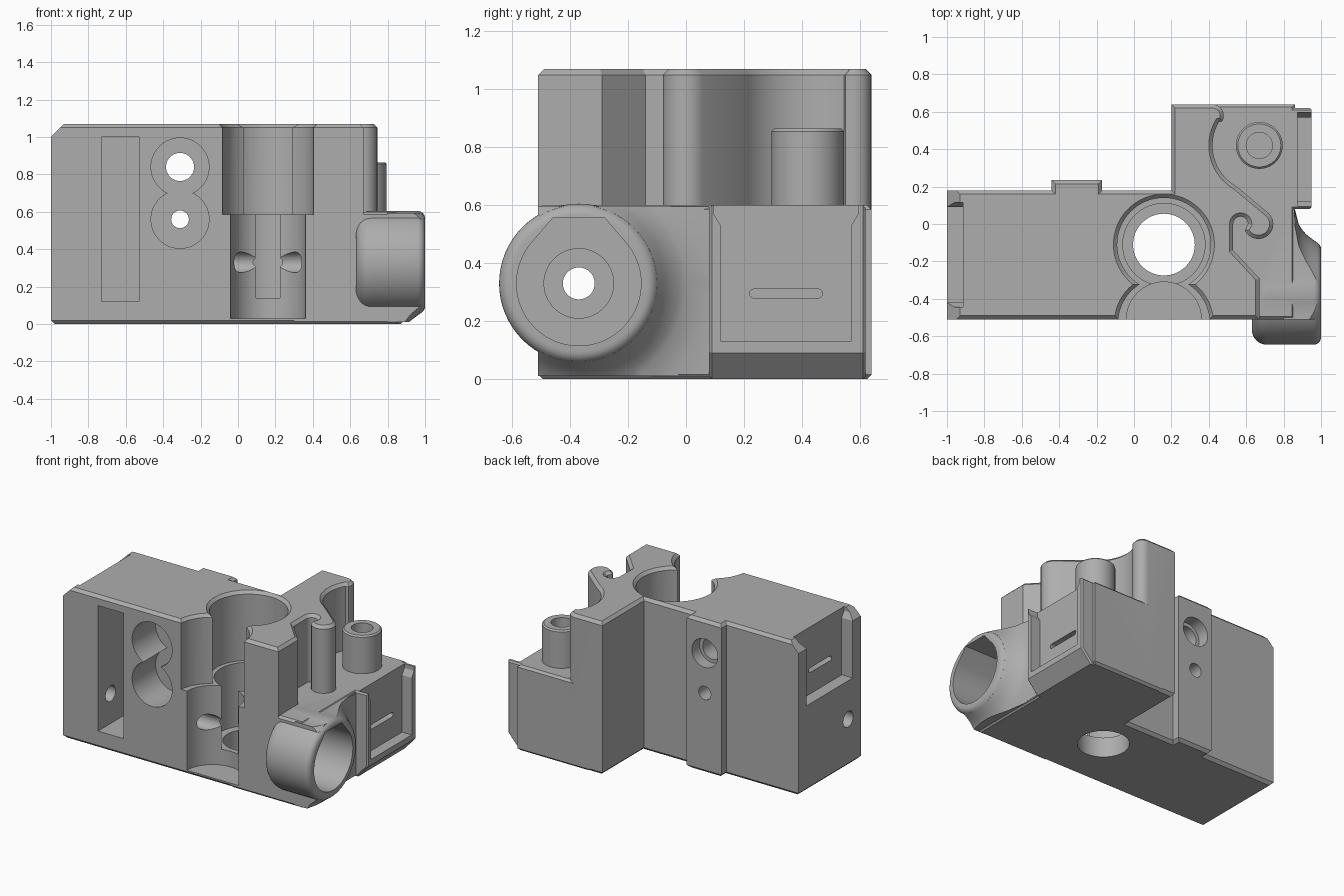
import bpy, bmesh
from math import sin, cos, pi, radians
from mathutils import Vector

cube = bpy.data.objects.get("Cube")
if cube:
    bpy.data.objects.remove(cube, do_unlink=True)

grey = bpy.data.materials.new("mid grey plastic")
grey.use_nodes = True
colour = (0.42, 0.42, 0.42, 1)
grey.diffuse_color = colour
grey.node_tree.nodes["Principled BSDF"].inputs["Base Color"].default_value = colour


def finish(name, bm):
    bmesh.ops.recalc_face_normals(bm, faces=bm.faces)
    mesh = bpy.data.meshes.new(name)
    bm.to_mesh(mesh)
    bm.free()
    mesh.materials.append(grey)
    obj = bpy.data.objects.new(name, mesh)
    bpy.context.collection.objects.link(obj)
    return obj


def arc(u, v, r, start, end, steps=12):
    angles = [radians(start + (end - start) * i / steps) for i in range(steps + 1)]
    return [(u + r * cos(a), v + r * sin(a)) for a in angles]


def prism(name, points, low, high, axis="z", bevel=0.0):
    """Extrude a profile along an axis, with optional chamfer on both caps."""
    place = {"x": lambda u, v, h: (h, u, v),
             "y": lambda u, v, h: (u, h, v),
             "z": lambda u, v, h: (u, v, h)}[axis]
    bm = bmesh.new()
    rings = [[bm.verts.new(place(u, v, h)) for u, v in points] for h in (low, high)]
    caps = [bm.faces.new(ring) for ring in rings]
    n = len(points)
    for i in range(n):
        j = (i + 1) % n
        bm.faces.new((rings[0][i], rings[0][j], rings[1][j], rings[1][i]))
    bmesh.ops.recalc_face_normals(bm, faces=bm.faces)
    if bevel:
        edges = list({e for f in caps for e in f.edges})
        bmesh.ops.bevel(bm, geom=edges, offset=bevel, segments=1,
                        affect="EDGES", clamp_overlap=False)
    return finish(name, bm)


def cylinder(name, u, v, r, low, high, axis="z", bevel=0.0):
    return prism(name, arc(u, v, r, 0, 360, 64)[:-1], low, high, axis, bevel)


def box(name, x0, x1, y0, y1, z0, z1, bevel=0.0):
    return prism(name, [(x0, y0), (x1, y0), (x1, y1), (x0, y1)], z0, z1, "z", bevel)


def lathe(name, profile, y, z, steps=64):
    """Revolve (x, radius) points about an axis parallel to x."""
    bm = bmesh.new()
    rings = [[bm.verts.new((x, y + r * cos(2 * pi * i / steps), z + r * sin(2 * pi * i / steps)))
              for i in range(steps)] for x, r in profile]
    for a, b in zip(rings, rings[1:]):
        for i in range(steps):
            j = (i + 1) % steps
            bm.faces.new((a[i], a[j], b[j], b[i]))
    bm.faces.new(rings[0])
    bm.faces.new(rings[-1])
    return finish(name, bm)


def combine(target, tool, operation):
    mod = target.modifiers.new("combine", "BOOLEAN")
    mod.operation, mod.solver, mod.object = operation, "EXACT", tool
    bpy.context.view_layer.objects.active = target
    bpy.ops.object.modifier_apply(modifier=mod.name)
    bpy.data.objects.remove(tool, do_unlink=True)


FRONT, TOP, STEP = -0.51, 1.07, 0.6
KY, KZ = -0.37, 0.33          # knob axis
BX, BY = 0.16, -0.11          # main bore axis

# Full-height body with the hooked, curved right edge
outline = [(-1, FRONT), (0.67, FRONT), (0.67, -0.29), (0.53, -0.14)]
outline += arc(0.57, 0.0, 0.04, 180, 0, 8)
outline += arc(0.665, 0.0, 0.08, 205, 405, 14)
outline += arc(0.67, 0.42, 0.25, 240, 150, 16)
outline += arc(0.42, 0.58, 0.06, -30, 90, 8)
outline += [(0.2, 0.64), (0.2, 0.18), (-1, 0.18)]
body = prism("valve_body", outline, 0, TOP, "z", 0.02)

# Lower right block, side plate, rear rib and post
additions = [
    box("lower_block", 0.3, 0.86, FRONT, 0.64, 0, STEP, 0.015),
    prism("side_plate", [(0.7, 0), (0.87, 0), (0.95, 0.09), (0.95, STEP), (0.7, STEP)],
          0.08, 0.62, "y", 0.01),
    box("rear_rib", -0.44, -0.17, 0.1, 0.235, 0, TOP, 0.02),
    cylinder("post", 0.67, 0.42, 0.125, 0.5, 0.865, "z", 0.01),
]

# Concave flare joining the knob to the block
flare = lathe("flare", [(0.8, 0.75), (0.855, 0.75), (0.86, 0.45), (0.88, 0.37),
                        (0.895, 0.345), (0.92, 0.315), (0.945, 0.295), (0.98, 0.27)], KY, KZ)
combine(flare, box("flare_limit", 0.7, 1, FRONT, 0.08, 0.01, STEP - 0.005), "INTERSECT")
additions.append(flare)

# Round knob with softened rims
knob_profile = [(0.63, 0.195)] + arc(0.71, 0.195, 0.08, 180, 90, 8)
knob_profile += arc(0.96, 0.235, 0.04, 90, 0, 6)
additions.append(lathe("knob", knob_profile, KY, KZ))
for part in additions:
    combine(body, part, "UNION")

# Main bore and front mouth
cutters = [
    cylinder("upper_bore", BX, BY, 0.25, 0.585, 1.2),
    cylinder("upper_mouth", BX, -0.53, 0.245, 0.585, 1.2),
    cylinder("bore_chamfer", BX, BY, 0.27, TOP - 0.02, 1.2, "z", 0.02),
    cylinder("mouth_chamfer", BX, -0.53, 0.265, TOP - 0.02, 1.2, "z", 0.02),
    cylinder("lower_bore", BX, BY, 0.22, 0.14, 0.7),
    cylinder("lower_mouth", BX, FRONT, 0.2, 0.03, 0.7),
    cylinder("drain", BX, BY, 0.165, -0.1, 0.3),
]

# Front pocket and the two counterbored holes
cutters.append(box("front_pocket", -0.73, -0.53, -0.7, -0.2, 0.12, 1.0))
for z, r in ((0.84, 0.075), (0.56, 0.047)):
    cutters.append(cylinder("counterbore", -0.31, z, 0.155, -0.7, -0.25, "y"))
    cutters.append(cylinder("through_hole", -0.31, z, r, -0.7, 0.5, "y"))
cutters.append(cylinder("rear_counterbore", -0.31, 0.84, 0.1, 0.15, 0.5, "y"))

# Knob cavity with a flat-topped teardrop, stepped down to the cross hole
cavity = arc(KY, KZ, 0.215, 142, 398, 40) + [(KY + 0.09, 0.555), (KY - 0.09, 0.555)]
cutters += [
    prism("knob_cavity", cavity, 0.7, 1.2, "x"),
    cylinder("knob_step", KY, KZ, 0.12, 0.56, 1.2, "x"),
    cylinder("cross_hole", KY, KZ, 0.055, -1.2, 1.2, "x"),
    cylinder("post_hole", 0.67, 0.42, 0.07, 0.2, 1.2),
]


# Open-topped label recesses with a thin slit, one on each side
def recess(y0, y1, bottom, top, x0, x1, slit):
    shape = [(y0, bottom), (y1, bottom), (y1, top - 0.07), (y1 + 0.025, top - 0.03),
             (y1 + 0.025, top + 0.1), (y0 - 0.025, top + 0.1),
             (y0 - 0.025, top - 0.03), (y0, top - 0.07)]
    cutters.append(prism("label_recess", shape, x0, x1, "x"))
    ends = arc(slit + 0.11, bottom + 0.165, 0.016, -90, 90, 6)
    ends += arc(slit - 0.11, bottom + 0.165, 0.016, 90, 270, 6)
    cutters.append(prism("slit", ends, min(x0, x1) - 0.05, max(x0, x1) + 0.05, "x"))


recess(0.12, 0.57, 0.13, STEP, 0.875, 1.1, 0.345)
recess(-0.42, 0.09, 0.6, TOP, -1.1, -0.915, -0.18)

# Sloped top left edge
cutters.append(prism("left_slope", [(-1.1, 0.9), (-0.93, TOP), (-0.93, 1.2), (-1.1, 1.2)],
                     -0.8, 0.5, "y"))
for cutter in cutters:
    combine(body, cutter, "DIFFERENCE")

# Smooth curves, crisp edges
bpy.ops.object.select_all(action="DESELECT")
body.select_set(True)
bpy.context.view_layer.objects.active = body
bpy.ops.object.shade_smooth_by_angle(angle=radians(25))
